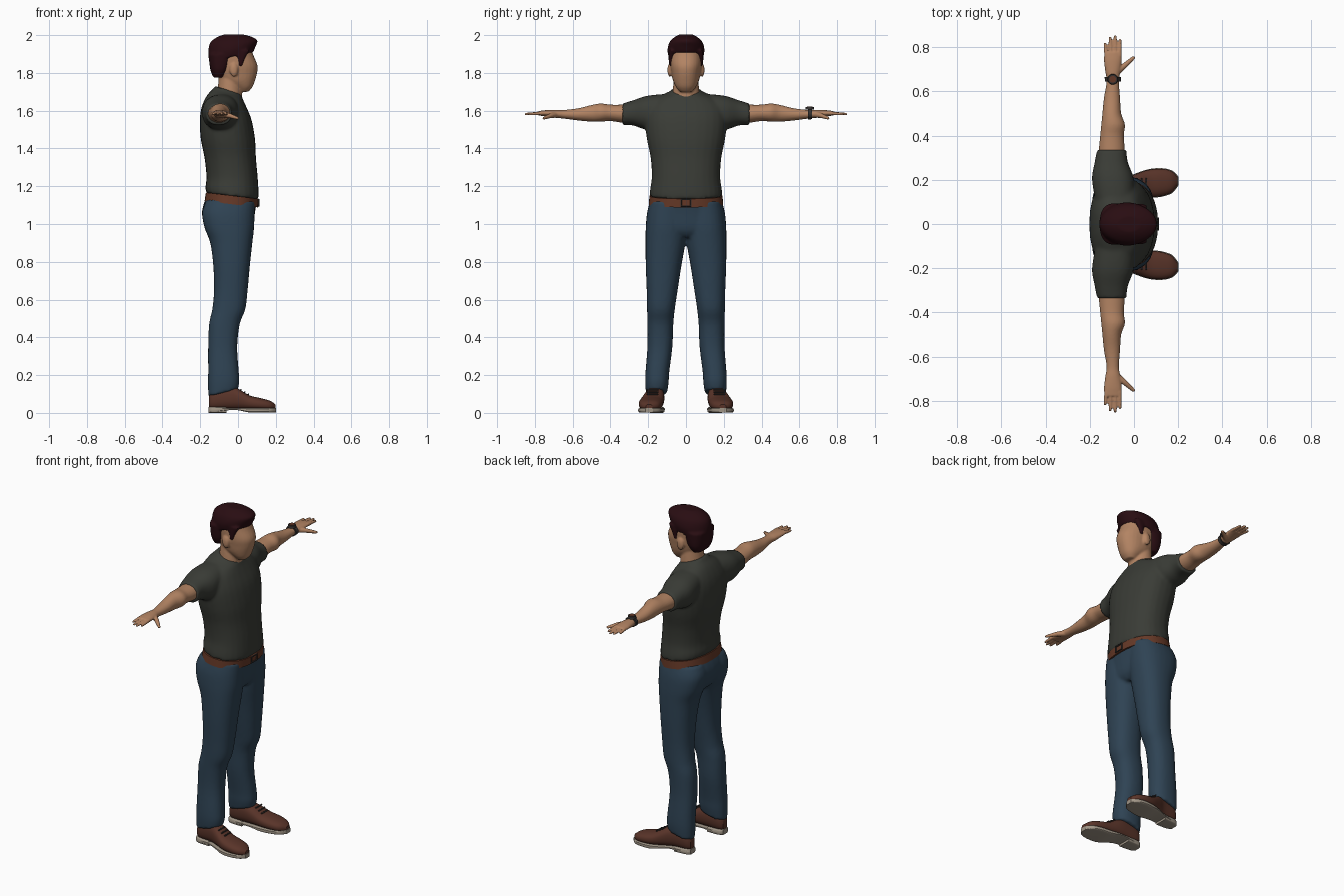
import bpy
import bmesh
from math import cos, sin, pi, copysign
from mathutils import Matrix, Vector

cube = bpy.data.objects.get("Cube")
if cube:
    bpy.data.objects.remove(cube, do_unlink=True)


def material(name, *rgb):
    mat = bpy.data.materials.new(name)
    mat.use_nodes = True
    colour = (*rgb, 1)
    mat.diffuse_color = colour
    shader = next(n for n in mat.node_tree.nodes if n.type == "BSDF_PRINCIPLED")
    shader.inputs["Base Color"].default_value = colour
    shader.inputs["Roughness"].default_value = 0.8
    return mat


skin = material("skin", .45, .23, .125)
hair_colour = material("dark hair", .022, .004, .006)
charcoal = material("charcoal cotton", .042, .045, .037)
denim = material("blue denim", .028, .056, .088)
belt_leather = material("belt leather", .13, .04, .02)
shoe_leather = material("shoe leather", .1, .034, .022)
sole_rubber = material("pale sole", .35, .3, .24)
dark_metal = material("dark metal", .035, .03, .028)


def spline(p, q, r, s, t):
    """Smooth blend from q to r."""
    return q + (r - p) * t / 2 + (2 * p - 5 * q + 4 * r - s) * t * t / 2 \
        + (3 * (q - r) + s - p) * t ** 3 / 2


def loft(bm, axis, rings, side=1, power=2, steps=4, count=28):
    """Skin rings of (position, low a, high a, low b, high b, tilt) along an axis."""
    keys = [tuple(r) + (0,) * (6 - len(r)) for r in rings]
    last = len(keys) - 1
    dense = []
    for i in range(last):
        four = [keys[max(i - 1, 0)], keys[i], keys[i + 1], keys[min(i + 2, last)]]
        for k in range(steps):
            dense.append([spline(*v, k / steps) for v in zip(*four)])
    dense.append(keys[-1])
    loops = []
    for pos, a0, a1, b0, b1, tilt in dense:
        loop = []
        for k in range(count):
            c, s = cos(2 * pi * k / count), sin(2 * pi * k / count)
            da = copysign(abs(c) ** (2 / power), c) * (a1 - a0) / 2
            a = (a0 + a1) / 2 + da
            b = (b0 + b1) / 2 + copysign(abs(s) ** (2 / power), s) * (b1 - b0) / 2
            t = pos + tilt * da
            x, y, z = {"x": (t, a, b), "y": (a, t, b), "z": (a, b, t)}[axis]
            loop.append(bm.verts.new((x, y * side, z)))
        loops.append(loop)
    for low, high in zip(loops, loops[1:]):
        for k in range(count):
            j = (k + 1) % count
            bm.faces.new((low[k], low[j], high[j], high[k]))
    bm.faces.new(loops[0])
    bm.faces.new(loops[-1])


def even(rings):
    """Expand (z, back, front, half width, tilt) to rings centred on y."""
    return [(r[0], r[1], r[2], -r[3], r[3], *r[4:]) for r in rings]


def tube(bm, start, end, r0, r1, side=1):
    """Tapered rod with round ends."""
    a, b = (Vector((p[0], p[1] * side, p[2])) for p in (start, end))
    turn = (b - a).to_track_quat("Z", "Y").to_matrix().to_4x4()
    bmesh.ops.create_cone(bm, cap_ends=True, segments=12, radius1=r0, radius2=r1,
                          depth=(b - a).length, matrix=Matrix.Translation((a + b) / 2) @ turn)
    for p, r in ((a, r0), (b, r1)):
        bmesh.ops.create_icosphere(bm, subdivisions=2, radius=r, matrix=Matrix.Translation(p))


def finish(name, bm, mat, voxel=0, smooth=3):
    """Make the object; a voxel size fuses its pieces into one smooth skin."""
    bmesh.ops.recalc_face_normals(bm, faces=bm.faces)
    mesh = bpy.data.meshes.new(name)
    bm.to_mesh(mesh)
    bm.free()
    mesh.materials.append(mat)
    ob = bpy.data.objects.new(name, mesh)
    bpy.context.collection.objects.link(ob)
    if voxel:
        fuse = ob.modifiers.new("fuse", "REMESH")
        fuse.mode = "VOXEL"
        fuse.voxel_size = voxel
        fuse.use_smooth_shade = True
        relax = ob.modifiers.new("relax", "SMOOTH")
        relax.iterations = smooth
    else:
        bpy.context.view_layer.objects.active = ob
        ob.select_set(True)
        bpy.ops.object.shade_smooth_by_angle()
        ob.select_set(False)
    return ob


SIDES = (("left", 1), ("right", -1))

# Head, neck and ears
bm = bmesh.new()
loft(bm, "z", even([(1.7, 0, .055, .032), (1.725, -.03, .076, .052), (1.76, -.09, .09, .069),
                    (1.8, -.12, .101, .077), (1.84, -.13, .103, .083), (1.89, -.135, .083, .085),
                    (1.94, -.13, .065, .08), (1.975, -.09, .03, .05)]), power=2.2)
loft(bm, "z", even([(1.62, -.12, .02, .077), (1.68, -.112, .021, .073),
                    (1.74, -.105, .015, .067), (1.8, -.1, 0, .06)]))
for _, s in SIDES:
    ear = Matrix.Translation((-.022, .086 * s, 1.815)) @ Matrix.Diagonal((.022, .012, .036, 1))
    bmesh.ops.create_icosphere(bm, subdivisions=3, radius=1, matrix=ear)
finish("head", bm, skin, .006)

# Hair: swept cap, nape and sideburns
bm = bmesh.new()
loft(bm, "z", even([(1.885, -.153, .08, .093, .2), (1.925, -.158, .095, .098, .15),
                    (1.965, -.148, .104, .086, .05), (1.99, -.11, .075, .06),
                    (2.003, -.075, .03, .035)]))
loft(bm, "z", even([(1.775, -.13, -.075, .062), (1.82, -.147, -.045, .086),
                    (1.9, -.156, -.02, .094)]), power=2.5)
for _, s in SIDES:
    loft(bm, "z", [(1.835, .002, .022, .068, .087), (1.87, 0, .034, .068, .09),
                   (1.92, -.02, .06, .055, .092)], side=s, power=3)
finish("hair", bm, hair_colour, .007)

# Shirt: body and sleeves fused
bm = bmesh.new()
loft(bm, "z", even([(1.148, -.168, .107, .191, -.12), (1.18, -.172, .109, .19, -.1),
                    (1.25, -.167, .104, .181), (1.35, -.177, .095, .187), (1.45, -.197, .09, .207),
                    (1.55, -.202, .072, .217), (1.62, -.192, .044, .203),
                    (1.67, -.165, .026, .15, -.1), (1.697, -.132, .02, .088, -.25),
                    (1.71, -.122, .014, .076, -.3)]), power=2.3)
for _, s in SIDES:
    loft(bm, "y", [(.08, -.17, 0, 1.53, 1.69), (.2, -.19, 0, 1.5, 1.68),
                   (.28, -.178, -.028, 1.522, 1.655), (.336, -.167, -.034, 1.523, 1.638)],
         side=s, power=2.3)
finish("shirt", bm, charcoal, .009, 4)

# Jeans: hips and legs fused
bm = bmesh.new()
loft(bm, "z", even([(.93, -.11, .05, .08), (.97, -.165, .077, .18), (1.06, -.191, .09, .202),
                    (1.135, -.166, .1, .188, -.1)]), power=2.3)
for _, s in SIDES:
    loft(bm, "z", [(.107, -.157, 0, .1, .212, .25), (.16, -.159, .007, .092, .216, .1),
                   (.22, -.158, .004, .088, .214), (.35, -.158, -.004, .072, .204),
                   (.47, -.153, .009, .067, .204), (.55, -.136, .039, .059, .206),
                   (.65, -.127, .051, .044, .208), (.78, -.131, .063, .024, .213),
                   (.9, -.147, .076, .003, .214), (.98, -.177, .085, -.005, .213),
                   (1.06, -.19, .088, -.01, .206), (1.12, -.17, .09, -.01, .19)],
         side=s, power=2.3)
finish("jeans", bm, denim, .009)

# Belt and buckle
bm = bmesh.new()
loft(bm, "z", even([(1.105, -.177, .106, .197, -.12), (1.15, -.17, .108, .193, -.12)]),
     power=2.3, steps=1, count=48)
finish("belt", bm, belt_leather)
bm = bmesh.new()
for y in (-.026, .026):
    tube(bm, (.109, y, 1.095), (.109, y, 1.13), .004, .004)
for z in (1.095, 1.13):
    tube(bm, (.109, -.026, z), (.109, .026, z), .004, .004)
finish("belt_buckle", bm, dark_metal)

for label, s in SIDES:
    # Arm, palm, fingers and thumb fused
    bm = bmesh.new()
    loft(bm, "y", [(.22, -.16, -.045, 1.53, 1.635), (.33, -.159, -.042, 1.536, 1.632),
                   (.4, -.153, -.046, 1.545, 1.632), (.45, -.148, -.041, 1.542, 1.638),
                   (.5, -.143, -.058, 1.542, 1.63), (.57, -.136, -.063, 1.548, 1.613),
                   (.645, -.124, -.068, 1.558, 1.604), (.69, -.13, -.062, 1.562, 1.605),
                   (.74, -.136, -.056, 1.57, 1.603), (.778, -.134, -.057, 1.574, 1.598)], side=s)
    for x, tip, length in ((-.124, -.131, .815), (-.105, -.108, .842),
                           (-.085, -.085, .848), (-.066, -.063, .832)):
        tube(bm, (x, .76, 1.587), (tip, length, 1.582), .0105, .007, side=s)
    tube(bm, (-.085, .685, 1.58), (-.045, .715, 1.574), .018, .013, side=s)
    tube(bm, (-.045, .715, 1.574), (-.002, .753, 1.56), .013, .008, side=s)
    finish(label + "_arm", bm, skin, .0045, 2)

    # Shoe upper
    upper = [(-.153, .135, .177, .03, .09), (-.13, .12, .192, .02, .125),
             (-.05, .115, .203, .02, .14), (0, .115, .223, .018, .128),
             (.06, .12, .244, .015, .093), (.12, .126, .25, .013, .078),
             (.17, .143, .239, .013, .064), (.198, .178, .212, .018, .045)]
    bm = bmesh.new()
    loft(bm, "x", upper, side=s, power=2.4)
    finish(label + "_shoe", bm, shoe_leather)

    # Sole with arch, and heel block
    bm = bmesh.new()
    loft(bm, "x", [(x * 1.015, a - .003, b + .003, .014 if -.07 < x < .03 else .002, .026)
                   for x, a, b, *_ in upper], side=s, power=6)
    loft(bm, "x", [(-.155, .132, .18, 0, .032), (-.13, .117, .195, 0, .032),
                   (-.06, .114, .2, 0, .03)], side=s, power=6)
    finish(label + "_sole", bm, sole_rubber)

    # Laces
    bm = bmesh.new()
    for x, z in ((.015, .122), (.035, .11), (.055, .099)):
        tube(bm, (x, .15, z), (x, .205, z), .004, .004, side=s)
    finish(label + "_laces", bm, dark_metal)

# Wristwatch on the left arm
bm = bmesh.new()
loft(bm, "y", [(.645, -.131, -.06, 1.553, 1.612), (.666, -.133, -.059, 1.555, 1.613)], steps=1)
finish("watch_strap", bm, dark_metal)
bm = bmesh.new()
bmesh.ops.create_cone(bm, cap_ends=True, segments=24, radius1=.024, radius2=.022, depth=.014,
                      matrix=Matrix.Translation((-.096, .655, 1.613)))
finish("watch_case", bm, dark_metal)
bm = bmesh.new()
bmesh.ops.create_cone(bm, cap_ends=True, segments=24, radius1=.015, radius2=.015, depth=.004,
                      matrix=Matrix.Translation((-.096, .655, 1.62)))
finish("watch_dial", bm, belt_leather)
